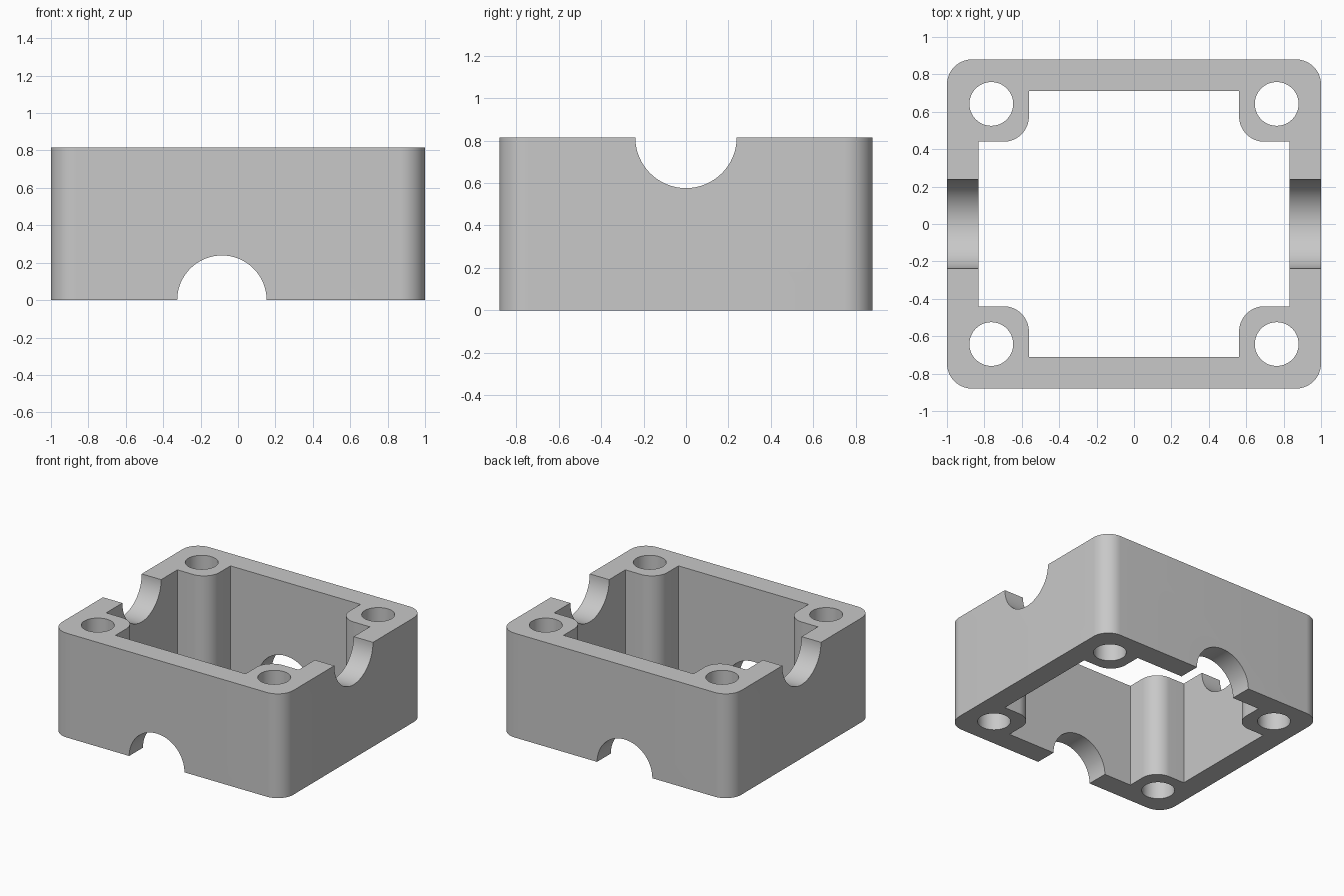
import bpy, bmesh
from math import sin, cos, pi, radians
from mathutils import Matrix, Vector

cube = bpy.data.objects.get("Cube")
if cube:
    bpy.data.objects.remove(cube, do_unlink=True)

HX, HY, H = 1.0, 0.88, 0.815          # half width, half depth, height
WALL_X, WALL_Y = 0.832, 0.71          # inner wall faces
POST_X, POST_Y = 0.562, 0.44          # inner faces of the screw posts
FILLET, NOTCH_R = 0.135, 0.239
HOLE_X, HOLE_Y, HOLE_R = 0.763, 0.642, 0.117
STEPS = 16

grey = bpy.data.materials.new("plain grey")
grey.use_nodes = True
colour = (0.58, 0.58, 0.58, 1)
grey.diffuse_color = colour
grey.node_tree.nodes["Principled BSDF"].inputs["Base Color"].default_value = colour


def make_object(name, bm):
    bmesh.ops.recalc_face_normals(bm, faces=bm.faces)
    mesh = bpy.data.meshes.new(name)
    bm.to_mesh(mesh)
    bm.free()
    obj = bpy.data.objects.new(name, mesh)
    bpy.context.collection.objects.link(obj)
    mesh.materials.append(grey)
    return obj


def prism(name, outline, bottom, top):
    """Extrude a flat outline upwards."""
    bm = bmesh.new()
    face = bm.faces.new([bm.verts.new((x, y, bottom)) for x, y in outline])
    ext = bmesh.ops.extrude_face_region(bm, geom=[face])
    moved = [g for g in ext["geom"] if isinstance(g, bmesh.types.BMVert)]
    bmesh.ops.translate(bm, verts=moved, vec=(0, 0, top - bottom))
    return make_object(name, bm)


def rod(name, radius, length, centre, axis):
    bm = bmesh.new()
    turn = Vector((0, 0, 1)).rotation_difference(Vector(axis)).to_matrix().to_4x4()
    bmesh.ops.create_cone(bm, cap_ends=True, segments=64, radius1=radius,
                          radius2=radius, depth=length,
                          matrix=Matrix.Translation(centre) @ turn)
    return make_object(name, bm)


def arc(cx, cy, start, end):
    angles = [start + (end - start) * i / STEPS for i in range(STEPS + 1)]
    return [(cx + FILLET * cos(a), cy + FILLET * sin(a)) for a in angles]


def mirror_round(quarter):
    """Mirror a first-quadrant path into a closed outline."""
    half = quarter + [(-x, y) for x, y in reversed(quarter)]
    return half + [(x, -y) for x, y in reversed(half)]


# Outer block with rounded corners
block = mirror_round(arc(HX - FILLET, HY - FILLET, 0, pi / 2))
housing = prism("housing", block, 0, H)

# Cavity that leaves a rounded screw post in each corner
quarter = ([(WALL_X, POST_Y)]
           + arc(POST_X + FILLET, POST_Y + FILLET, 1.5 * pi, pi)
           + [(POST_X, WALL_Y)])
cutters = [prism("cavity_cutter", mirror_round(quarter), -0.2, H + 0.2)]

# Screw holes through the posts
for sx in (-1, 1):
    for sy in (-1, 1):
        cutters.append(rod("hole_cutter", HOLE_R, H + 0.4,
                           (sx * HOLE_X, sy * HOLE_Y, H / 2), (0, 0, 1)))

# Half-round notches: low in front and back, high in the sides
cutters.append(rod("low_notch_cutter", NOTCH_R, 3, (-0.086, 0, 0), (0, 1, 0)))
cutters.append(rod("high_notch_cutter", NOTCH_R, 3, (0, 0, H), (1, 0, 0)))

for cutter in cutters:
    cutter.hide_render = True
    cut = housing.modifiers.new(cutter.name, "BOOLEAN")
    cut.operation = "DIFFERENCE"
    cut.solver = "EXACT"
    cut.object = cutter

# Apply the cuts and discard the cutters
bpy.context.view_layer.update()
evaluated = housing.evaluated_get(bpy.context.evaluated_depsgraph_get())
result = bpy.data.meshes.new_from_object(evaluated)
housing.modifiers.clear()
housing.data = result
result.name = "housing"
for cutter in cutters:
    bpy.data.objects.remove(cutter, do_unlink=True)

# Smooth fillets and bores, crisp edges
bpy.ops.object.select_all(action="DESELECT")
housing.select_set(True)
bpy.context.view_layer.objects.active = housing
bpy.ops.object.shade_smooth_by_angle(angle=radians(30))
